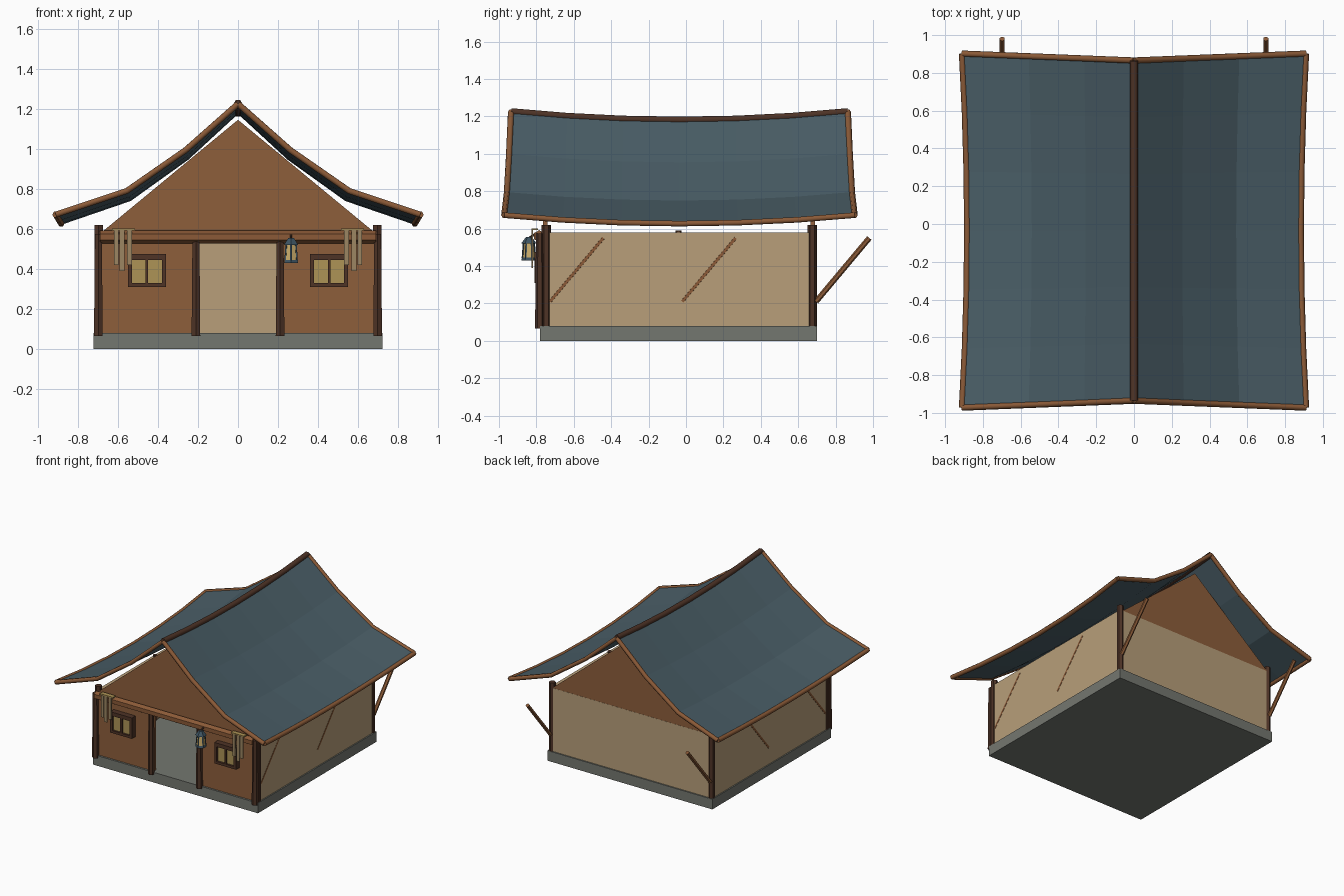
import bpy, bmesh, math
from mathutils import Vector

if "Cube" in bpy.data.objects:
    bpy.data.objects.remove(bpy.data.objects["Cube"])


def material(name, r, g, b):
    # sRGB 0-255 to linear
    col = [((c / 255 + 0.055) / 1.055) ** 2.4 for c in (r, g, b)] + [1]
    m = bpy.data.materials.new(name)
    m.use_nodes = True
    m.diffuse_color = col
    m.node_tree.nodes["Principled BSDF"].inputs["Base Color"].default_value = col
    return m


SLATE = material("slate roof cloth", 74, 94, 103)
CANVAS = material("beige canvas", 184, 159, 122)
RUST = material("brown canvas", 141, 94, 59)
STONE = material("grey stone", 116, 119, 112)
WOOD = material("light wood", 139, 90, 55)
DARK = material("dark wood", 78, 51, 38)
PANE = material("yellow pane", 174, 148, 86)
GLOW = material("lantern glow", 205, 175, 108)
STEEL = material("blue metal", 62, 84, 98)
CLOTH = material("hanging cloth", 156, 134, 98)


def finish(name, bm, mat):
    bmesh.ops.recalc_face_normals(bm, faces=bm.faces)
    me = bpy.data.meshes.new(name)
    bm.to_mesh(me)
    bm.free()
    me.materials.append(mat)
    ob = bpy.data.objects.new(name, me)
    bpy.context.collection.objects.link(ob)
    return ob


def box(name, lo, hi, mat):
    bm = bmesh.new()
    bmesh.ops.create_cube(bm, size=1)
    lo, hi = Vector(lo), Vector(hi)
    for v in bm.verts:
        v.co = (lo + hi) / 2 + v.co * (hi - lo)
    return finish(name, bm, mat)


def pole(name, a, b, r, mat, r2=None, sides=6):
    a, b = Vector(a), Vector(b)
    bm = bmesh.new()
    bmesh.ops.create_cone(bm, cap_ends=True, segments=sides, radius1=r,
                          radius2=r if r2 is None else r2, depth=(b - a).length)
    ob = finish(name, bm, mat)
    ob.location = (a + b) / 2
    ob.rotation_euler = (b - a).to_track_quat("Z", "Y").to_euler()
    return ob


def tube(name, points, r, mat):
    cu = bpy.data.curves.new(name, "CURVE")
    cu.dimensions = "3D"
    cu.bevel_depth, cu.bevel_resolution, cu.use_fill_caps = r, 1, True
    sp = cu.splines.new("POLY")
    sp.points.add(len(points) - 1)
    for p, co in zip(sp.points, points):
        p.co = (*co, 1)
    cu.materials.append(mat)
    ob = bpy.data.objects.new(name, cu)
    bpy.context.collection.objects.link(ob)


# Sagging roof surface: u runs across the profile, t runs front to back
PROFILE = [(0, 1.225), (0.26, 0.995), (0.555, 0.79), (0.91, 0.672)]
STEPS = [i / 3 for i in range(-3, 4)]


def roof_point(k, side, t):
    x, z = PROFILE[k]
    sag = 1 - t * t
    return Vector((side * x * (1 - 0.03 * sag), -0.035 + t * (0.9 + 0.04 * x), z - 0.045 * sag))


rows = [(k, -1) for k in (3, 2, 1)] + [(k, 1) for k in range(4)]
bm = bmesh.new()
grid = [[bm.verts.new(roof_point(k, s, t)) for t in STEPS] for k, s in rows]
for a, b in zip(grid, grid[1:]):
    for i in range(len(STEPS) - 1):
        bm.faces.new((a[i], b[i], b[i + 1], a[i + 1]))
roof = finish("roof_cloth", bm, SLATE)
mod = roof.modifiers.new("thickness", "SOLIDIFY")
mod.thickness, mod.offset = 0.012, 0

# Roof edge poles
tube("ridge_pole", [roof_point(0, 1, t) for t in STEPS], 0.022, DARK)
for s, side in ((-1, "right"), (1, "left")):
    tube("eave_pole_" + side, [roof_point(3, s, t) for t in STEPS], 0.017, WOOD)
    for t, end in ((-1, "front"), (1, "back")):
        tube(f"{end}_rake_pole_{side}", [roof_point(k, s, t) for k in range(4)], 0.017, WOOD)

# Base and walls
box("base_slab", (-0.72, -0.78, 0), (0.72, 0.70, 0.08), STONE)
box("back_wall", (-0.69, 0.665, 0.08), (0.69, 0.69, 0.58), CANVAS)
for y, end in ((-0.765, "front"), (0.665, "back")):
    bm = bmesh.new()
    tri = bm.faces.new([bm.verts.new((x, y, z)) for x, z in ((-0.685, 0.58), (0.685, 0.58), (0, 1.145))])
    ext = bmesh.ops.extrude_face_region(bm, geom=[tri])["geom"]
    bmesh.ops.translate(bm, vec=(0, 0.024, 0), verts=[v for v in ext if isinstance(v, bmesh.types.BMVert)])
    finish(end + "_gable", bm, RUST)


def sbox(name, s, x0, x1, y0, y1, z0, z1, mat):
    xs = sorted((s * x0, s * x1))
    return box(name, (xs[0], y0, z0), (xs[1], y1, z1), mat)


for s, side in ((-1, "right"), (1, "left")):
    sbox("side_wall_" + side, s, 0.685, 0.71, -0.75, 0.68, 0.08, 0.58, CANVAS)
    sbox("front_wall_" + side, s, 0.2, 0.69, -0.765, -0.74, 0.08, 0.58, RUST)
    # Posts with leaning braces along each side
    for y, top, part in ((-0.747, 0.62, "front"), (-0.04, 0.59, "middle"), (0.675, 0.62, "back")):
        r = 0.017 if part == "middle" else 0.025
        pole(f"{part}_post_{side}", (s * 0.695, y, 0.06), (s * 0.695, y, top), r, DARK)
        pole(f"{part}_brace_{side}", (s * 0.698, y + 0.02, 0.21), (s * 0.698, y + 0.305, 0.55),
             0.015, WOOD)
    # Porch posts
    for x, part in ((0.21, "door"), (0.697, "corner")):
        pole(f"{part}_post_{side}", (s * x, -0.782, 0.065), (s * x, -0.782, 0.575), 0.025, DARK, 0.02)
    # Window: frame bars around two panes
    for x0, x1, z0, z1, part in ((0.36, 0.55, 0.31, 0.33, "sill"), (0.36, 0.55, 0.445, 0.475, "lintel"),
                                 (0.36, 0.38, 0.33, 0.445, "inner_jamb"),
                                 (0.53, 0.55, 0.33, 0.445, "outer_jamb"),
                                 (0.448, 0.462, 0.33, 0.445, "mullion")):
        sbox(f"window_{part}_{side}", s, x0, x1, -0.81, -0.765, z0, z1, DARK)
    sbox("window_panes_" + side, s, 0.38, 0.53, -0.795, -0.765, 0.33, 0.445, PANE)
    # Hanging cloth strips on a rail
    sbox("cloth_rail_" + side, s, 0.515, 0.63, -0.825, -0.79, 0.592, 0.602, PANE)
    for x, z in ((0.542, 0.42), (0.579, 0.39), (0.608, 0.42)):
        strip = sbox("cloth_strip_" + side, s, x - 0.012, x + 0.012, -0.826, -0.817, z, 0.594, CLOTH)

# Beam across the front
pole("front_beam", (-0.69, -0.785, 0.56), (0.69, -0.785, 0.56), 0.032, WOOD)

# Lantern
LX, LY = 0.265, -0.84
pole("lantern_base", (LX, LY, 0.43), (LX, LY, 0.446), 0.04, STEEL, 0.036)
pole("lantern_glass", (LX, LY, 0.446), (LX, LY, 0.525), 0.033, GLOW, 0.025)
pole("lantern_cap", (LX, LY, 0.52), (LX, LY, 0.555), 0.042, STEEL, 0.016)
pole("lantern_hook", (LX, LY, 0.55), (LX, LY + 0.035, 0.572), 0.006, DARK)
for i in range(6):
    c, d = math.cos(i * math.pi / 3), math.sin(i * math.pi / 3)
    pole("lantern_bar", (LX + 0.034 * d, LY + 0.034 * c, 0.44),
         (LX + 0.027 * d, LY + 0.027 * c, 0.53), 0.005, STEEL, sides=4)
